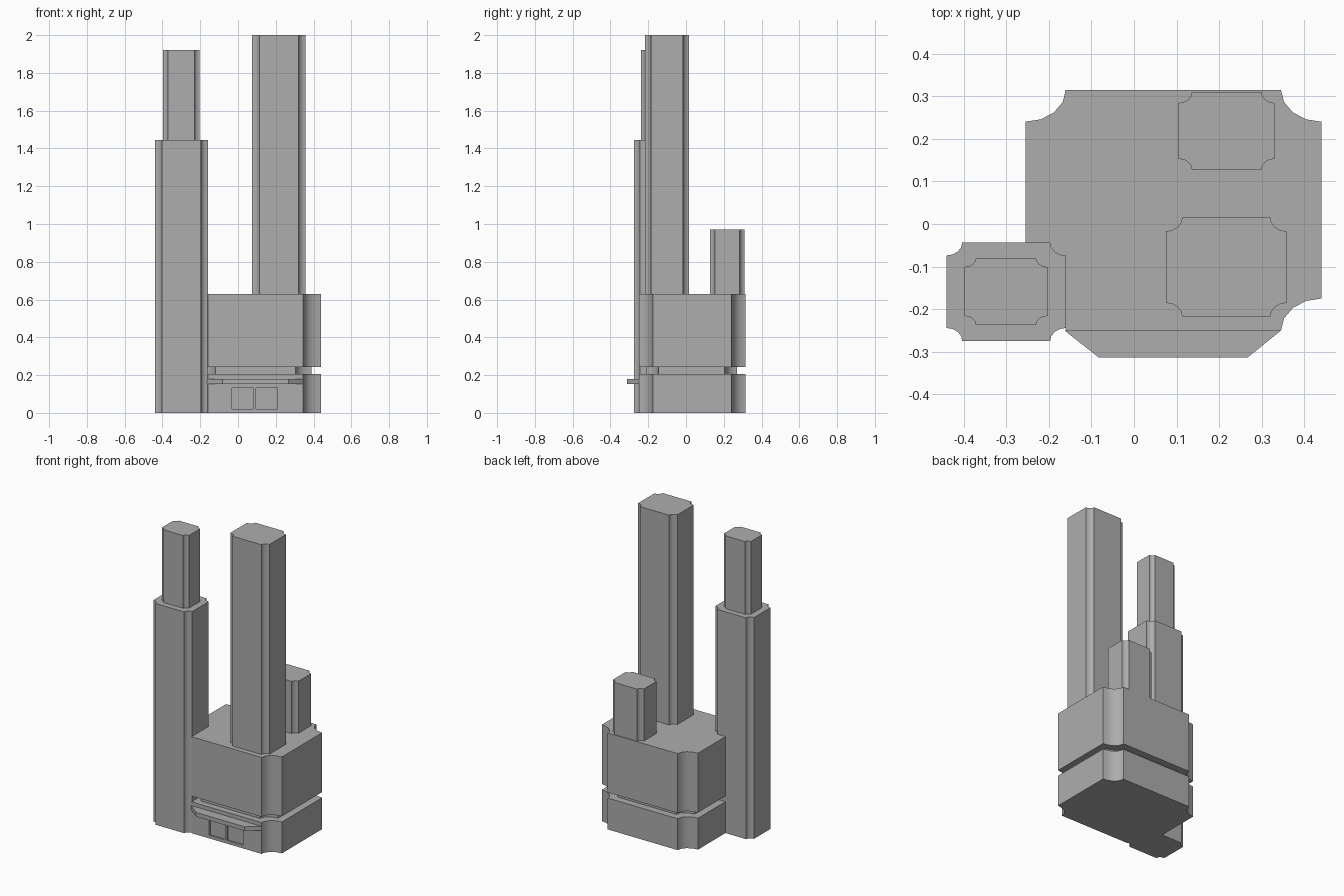
import bpy, bmesh
from math import sin, cos, pi, radians

default = bpy.data.objects.get("Cube")
if default:
    bpy.data.objects.remove(default, do_unlink=True)

grey = bpy.data.materials.new("concrete grey")
grey.use_nodes = True
colour = (0.42, 0.42, 0.42, 1)
grey.diffuse_color = colour
grey.node_tree.nodes["Principled BSDF"].inputs["Base Color"].default_value = colour


def prism(name, outline, z0, z1):
    """Extrude a counter-clockwise outline from z0 to z1."""
    bm = bmesh.new()
    base = bm.faces.new([bm.verts.new((x, y, z0)) for x, y in outline])
    top = bmesh.ops.extrude_face_region(bm, geom=[base], use_keep_orig=True)
    moved = [v for v in top["geom"] if isinstance(v, bmesh.types.BMVert)]
    bmesh.ops.translate(bm, verts=moved, vec=(0, 0, z1 - z0))
    bmesh.ops.recalc_face_normals(bm, faces=bm.faces)
    mesh = bpy.data.meshes.new(name)
    bm.to_mesh(mesh)
    bm.free()
    mesh.materials.append(grey)
    obj = bpy.data.objects.new(name, mesh)
    bpy.context.collection.objects.link(obj)
    return obj


def scooped(x0, x1, y0, y1, dx, dy, steps=4):
    """Rectangle outline whose corners are scooped out by a quarter ellipse."""
    points = []
    for x, y, start in ((x1, y0, pi), (x1, y1, 1.5 * pi), (x0, y1, 2 * pi), (x0, y0, 2.5 * pi)):
        for i in range(steps + 1):
            a = start - i * pi / 2 / steps
            points.append((x + dx * cos(a), y + dy * sin(a)))
    return points


def box(x0, x1, y0, y1):
    return [(x0, y0), (x1, y0), (x1, y1), (x0, y1)]


def activate(obj):
    bpy.ops.object.select_all(action="DESELECT")
    obj.select_set(True)
    bpy.context.view_layer.objects.active = obj


# Podium: two blocks with a recessed band between them
podium = scooped(-0.255, 0.44, -0.25, 0.315, 0.095, 0.075)
band = scooped(-0.205, 0.39, -0.21, 0.27, 0.085, 0.065)
lower = prism("lower_podium", podium, 0, 0.205)
parts = [
    lower,
    prism("recessed_band", band, 0.205, 0.242),
    prism("upper_podium", podium, 0.242, 0.63),
    # Towers
    prism("side_tower", scooped(-0.44, -0.16, -0.275, -0.043, 0.037, 0.031), 0, 1.445),
    prism("side_tower_top", scooped(-0.398, -0.203, -0.237, -0.08, 0.027, 0.021), 1.445, 1.92),
    prism("tall_tower", scooped(0.075, 0.358, -0.217, 0.015, 0.038, 0.032), 0.63, 2),
    prism("short_tower", scooped(0.105, 0.33, 0.127, 0.31, 0.031, 0.026), 0.63, 0.97),
]

# Entrance canopy with angled ends
prism("entrance_canopy", [(-0.163, -0.25), (-0.083, -0.313), (0.267, -0.313), (0.345, -0.25)], 0.153, 0.18)

# Two shallow doorways cut into the lower podium
for x in (-0.033, 0.095):
    cutter = prism("doorway_cutter", box(x, x + 0.115, -0.3, -0.238), 0.02, 0.132)
    cutter.hide_render = True
    cut = lower.modifiers.new("doorway", "BOOLEAN")
    cut.operation = "DIFFERENCE"
    cut.solver = "EXACT"
    cut.object = cutter
    activate(lower)
    bpy.ops.object.modifier_apply(modifier=cut.name)
    bpy.data.objects.remove(cutter, do_unlink=True)

# Soften the scooped corners while keeping the edges sharp
for obj in parts:
    activate(obj)
    bpy.ops.object.shade_smooth_by_angle(angle=radians(30))
